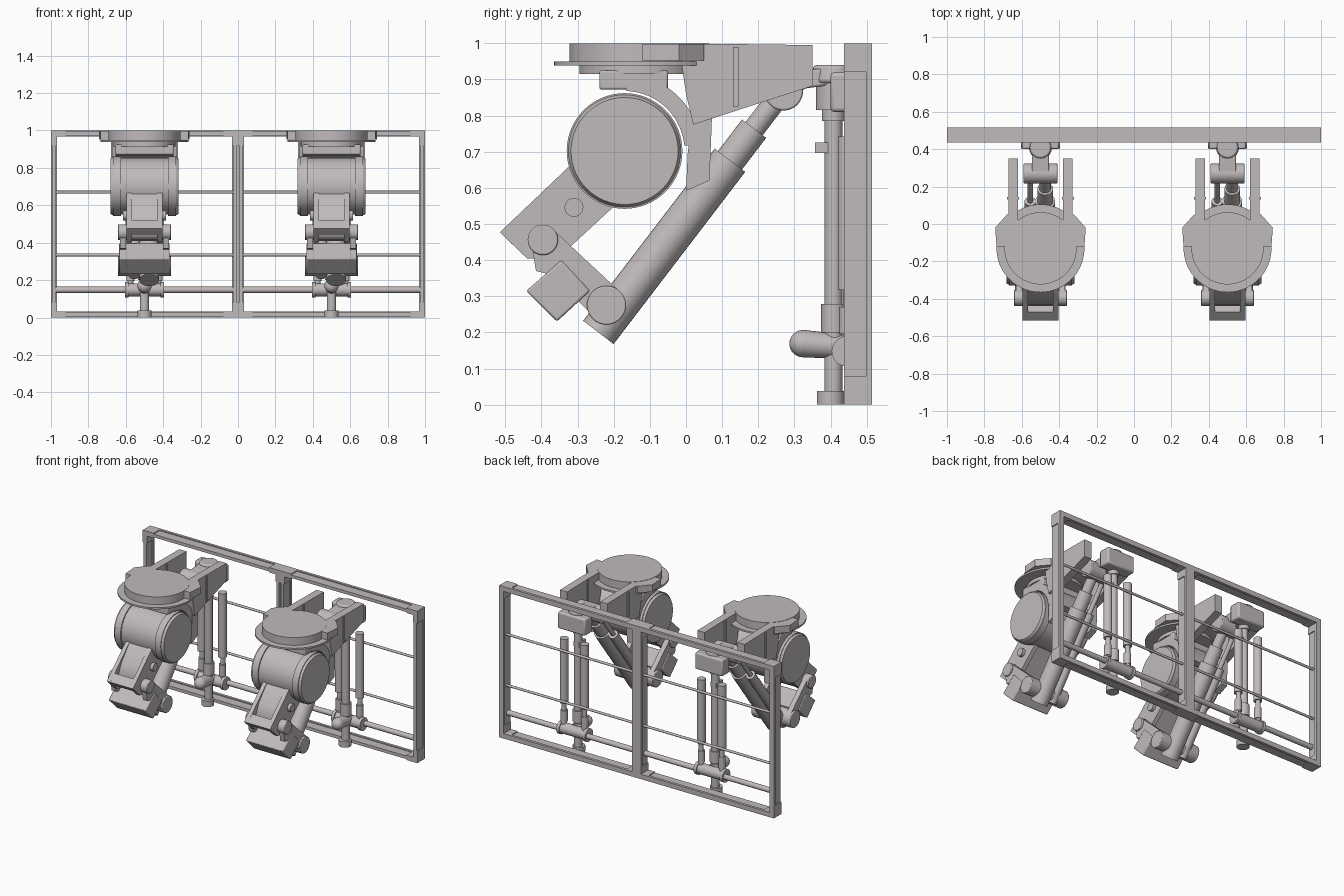
import bpy, bmesh, math
from mathutils import Vector

if "Cube" in bpy.data.objects:
    bpy.data.objects.remove(bpy.data.objects["Cube"])

steel = bpy.data.materials.new("warm grey steel")
steel.diffuse_color = (0.53, 0.49, 0.50, 1)
steel.use_nodes = True
steel.node_tree.nodes["Principled BSDF"].inputs["Base Color"].default_value = steel.diffuse_color


def finish(name, bm, bevel=0.0):
    bmesh.ops.recalc_face_normals(bm, faces=bm.faces)
    me = bpy.data.meshes.new(name)
    bm.to_mesh(me)
    bm.free()
    me.materials.append(steel)
    me.shade_smooth()
    me.set_sharp_from_angle(angle=math.radians(35))
    ob = bpy.data.objects.new(name, me)
    bpy.context.collection.objects.link(ob)
    if bevel:
        m = ob.modifiers.new("bevel", 'BEVEL')
        m.width, m.segments, m.limit_method = bevel, 2, 'ANGLE'
        m.angle_limit = math.radians(50)
    return ob


def box(name, x0, x1, y0, y1, z0, z1, bevel=0.0):
    bm = bmesh.new()
    bmesh.ops.create_cube(bm, size=1)
    for v in bm.verts:
        v.co = Vector(((x0 + x1) / 2 + v.co.x * (x1 - x0),
                       (y0 + y1) / 2 + v.co.y * (y1 - y0),
                       (z0 + z1) / 2 + v.co.z * (z1 - z0)))
    return finish(name, bm, bevel)


def cyl(name, p0, p1, r, r2=None, seg=40, bevel=0.0):
    p0, p1 = Vector(p0), Vector(p1)
    d = p1 - p0
    bm = bmesh.new()
    bmesh.ops.create_cone(bm, cap_ends=True, segments=seg, radius1=r,
                          radius2=r if r2 is None else r2, depth=d.length)
    q = d.to_track_quat('Z', 'Y')
    for v in bm.verts:
        v.co = q @ v.co + (p0 + p1) / 2
    return finish(name, bm, bevel)


def ball(name, c, sx, sy, sz):
    bm = bmesh.new()
    bmesh.ops.create_uvsphere(bm, u_segments=28, v_segments=16, radius=1)
    for v in bm.verts:
        v.co = Vector((c[0] + v.co.x * sx, c[1] + v.co.y * sy, c[2] + v.co.z * sz))
    return finish(name, bm)


def side_profile(name, x0, x1, pts, bevel=0.0):
    """Extrude a (y, z) outline along x."""
    bm = bmesh.new()
    f = bm.faces.new([bm.verts.new((x0, y, z)) for y, z in pts])
    e = bmesh.ops.extrude_face_region(bm, geom=[f])
    bmesh.ops.translate(bm, vec=(x1 - x0, 0, 0),
                        verts=[g for g in e["geom"] if isinstance(g, bmesh.types.BMVert)])
    return finish(name, bm, bevel)


def plan_profile(name, z0, z1, pts):
    """Extrude an (x, y) outline along z."""
    bm = bmesh.new()
    f = bm.faces.new([bm.verts.new((x, y, z0)) for x, y in pts])
    e = bmesh.ops.extrude_face_region(bm, geom=[f])
    bmesh.ops.translate(bm, vec=(0, 0, z1 - z0),
                        verts=[g for g in e["geom"] if isinstance(g, bmesh.types.BMVert)])
    return finish(name, bm)


def arc(c, r, a0, a1, n=16):
    return [(c[0] + r * math.cos(math.radians(a0 + (a1 - a0) * i / n)),
             c[1] + r * math.sin(math.radians(a0 + (a1 - a0) * i / n))) for i in range(n + 1)]


def frame(cx):
    t = 0.032
    # uprights: thin back flange, recessed web and full corner blocks
    for s in (-1, 1):
        a, b = sorted((cx + s * 0.5, cx + s * (0.5 - t)))
        box("frame_post_back", a, b, 0.498, 0.515, 0, 1)
        a2, b2 = sorted((cx + s * 0.494, cx + s * (0.5 - t + 0.006)))
        box("frame_post_web", a2, b2, 0.437, 0.5, 0.02, 0.98)
        for z in (0, 0.92):
            box("frame_post_corner", a, b, 0.437, 0.5, z, z + 0.08)
    # rails top and bottom
    for z0, z1, w0, w1 in ((0, t, 0.006, t - 0.006), (1 - t, 1, 1.006 - t, 0.994)):
        box("frame_rail_back", cx - 0.5, cx + 0.5, 0.498, 0.515, z0, z1)
        box("frame_rail_web", cx - 0.48, cx + 0.48, 0.437, 0.5, w0, w1)
        for s in (-1, 1):
            a, b = sorted((cx + s * 0.5, cx + s * 0.42))
            box("frame_rail_corner", a, b, 0.437, 0.5, z0, z1)
    # cross rods
    for z in (0.335, 0.67):
        cyl("cross_rod", (cx - 0.48, 0.475, z), (cx + 0.48, 0.475, z), 0.008, seg=16)
    cyl("hinge_shaft", (cx - 0.49, 0.46, 0.148), (cx + 0.49, 0.46, 0.148), 0.017, seg=24)


def head(cx):
    # round mounting plate
    c = -0.13
    cyl("top_disc", (cx, c, 0.948), (cx, c, 1.0), 0.193, seg=64)
    cyl("disc_flange", (cx, c, 0.938), (cx, c, 0.949), 0.235, seg=64)
    cyl("disc_seat", (cx, c, 0.915), (cx, c, 0.94), 0.165, seg=48)
    box("neck_block", cx - 0.155, cx + 0.155, -0.24, -0.05, 0.872, 0.925, 0.006)
    # drum with end caps
    dy, dz = -0.17, 0.702
    cyl("drum", (cx - 0.14, dy, dz), (cx + 0.14, dy, dz), 0.152, seg=64)
    for s in (-1, 1):
        cyl("drum_cap", (cx + s * 0.125, dy, dz), (cx + s * 0.168, dy, dz), 0.16, seg=64)
        cyl("drum_cover", (cx + s * 0.165, dy, dz), (cx + s * 0.182, dy, dz), 0.157, 0.148, seg=64)
    # cowl wrapped behind the drum
    k = (dy, dz)
    side_profile("drum_cowl", cx - 0.155, cx + 0.155, arc(k, 0.212, 5, 88) + arc(k, 0.166, 88, 5))
    for s in (-1, 1):
        # rear wedge arms
        side_profile("wedge_arm", cx + s * 0.12, cx + s * 0.172,
                     [(-0.02, 0.998), (0.12, 0.998), (0.35, 0.995), (0.35, 0.882), (0.02, 0.775), (0.0, 0.86)])
        box("arm_rib", *sorted((cx + s * 0.115, cx + s * 0.178)), 0.13, 0.145, 0.825, 0.99)
        plan_profile("arm_ear", 0.952, 0.998,
                     [(cx + s * 0.12, 0.05), (cx + s * 0.18, 0.05), (cx + s * 0.242, -0.02),
                      (cx + s * 0.235, -0.12), (cx + s * 0.15, -0.12)])
        # tapering cheek under the arm
        side_profile("cowl_cheek", cx + s * 0.115, cx + s * 0.158,
                     [(0.0, 0.592), (0.065, 0.62), (0.072, 0.8), (0.02, 0.8), (0.005, 0.7)])


def forearm(cx):
    # forward arm: side cheeks around a recessed core
    cheek = [(-0.22, 0.75), (-0.31, 0.672), (-0.515, 0.477), (-0.44, 0.405),
             (-0.36, 0.40), (-0.2, 0.548), (-0.15, 0.62)]
    for s in (-1, 1):
        side_profile("arm_cheek", cx + s * 0.068, cx + s * 0.095, cheek)
    side_profile("arm_core", cx - 0.07, cx + 0.07,
                 [(-0.22, 0.745), (-0.33, 0.648), (-0.40, 0.565), (-0.43, 0.50),
                  (-0.42, 0.44), (-0.36, 0.41), (-0.2, 0.56)])
    side_profile("arm_end_bar", cx - 0.07, cx + 0.07,
                 [(-0.47, 0.519), (-0.515, 0.477), (-0.48, 0.443), (-0.435, 0.485)])
    # pivots and links
    cyl("upper_pin", (cx - 0.115, -0.31, 0.546), (cx + 0.115, -0.31, 0.546), 0.026, seg=24)
    cyl("elbow_pivot", (cx - 0.142, -0.396, 0.456), (cx + 0.142, -0.396, 0.456), 0.042, bevel=0.004)
    cyl("lower_pivot", (cx - 0.142, -0.22, 0.275), (cx + 0.142, -0.22, 0.275), 0.054, bevel=0.004)
    for s in (-1, 1):
        side_profile("elbow_link", cx + s * 0.098, cx + s * 0.13,
                     [(-0.368, 0.485), (-0.425, 0.43), (-0.415, 0.37), (-0.375, 0.36),
                      (-0.255, 0.245), (-0.185, 0.315)])
    side_profile("counter_block", cx - 0.135, cx + 0.135,
                 [(-0.442, 0.315), (-0.357, 0.23), (-0.265, 0.315), (-0.345, 0.40)], 0.006)


def piston(cx):
    # slanted telescopic piston with a slim rod beside it
    a, d = Vector((0, -0.2425, 0.20)), Vector((0, 0.607, 0.794))

    def stage(name, x, t0, t1, r):
        o = Vector((cx + x, 0, 0)) + a
        cyl(name, o + d * t0, o + d * t1, r, seg=32)
    stage("piston_barrel", 0.025, 0, 0.60, 0.053)
    stage("piston_sleeve", 0.025, 0.58, 0.71, 0.042)
    stage("piston_rod", 0.025, 0.7, 0.82, 0.03)
    stage("guide_barrel", -0.055, 0.03, 0.60, 0.03)
    stage("guide_rod", -0.055, 0.6, 0.82, 0.014)
    cyl("piston_head", (cx - 0.09, 0.27, 0.868), (cx + 0.09, 0.27, 0.868), 0.054, bevel=0.005)
    # joint to the mast
    side_profile("mast_link", cx - 0.045, cx + 0.045,
                 [(0.27, 0.92), (0.40, 0.932), (0.40, 0.885), (0.33, 0.875), (0.27, 0.83)], 0.006)


def mast(cx):
    # central mast: stacked collars on a rod
    y = 0.408
    cyl("mast_cap", (cx, y, 0.89), (cx, y, 0.94), 0.062, 0.055, bevel=0.008)
    cyl("mast_collar", (cx, y, 0.815), (cx, y, 0.9), 0.048)
    cyl("mast_neck", (cx, y, 0.785), (cx, y, 0.82), 0.032)
    cyl("mast_rod", (cx, y, 0.02), (cx, y, 0.8), 0.025, seg=28)
    cyl("mast_lower_collar", (cx, y, 0.2), (cx, y, 0.278), 0.034)
    cyl("mast_foot", (cx, 0.4, 0), (cx, 0.4, 0.038), 0.038)
    side_profile("mast_yoke", cx - 0.1, cx + 0.1, [(0.40, 0.81), (0.48, 0.81), (0.48, 0.92), (0.40, 0.92)], 0.01)
    box("mast_clamp", cx - 0.02, cx + 0.02, 0.357, 0.43, 0.697, 0.726)
    # twin side cylinders
    for s in (-1, 1):
        x = cx + s * 0.075
        cyl("side_cylinder", (x, 0.446, 0.318), (x, 0.446, 0.742), 0.026, seg=28)
        cyl("side_rod", (x, 0.449, 0.15), (x, 0.449, 0.33), 0.015, seg=20)
        cyl("side_base", (x, 0.446, 0.195), (x, 0.446, 0.27), 0.022, seg=24)
        cyl("shaft_ring", (cx + s * 0.085, 0.445, 0.148), (cx + s * 0.105, 0.445, 0.148), 0.042, seg=28)
    # shaft clamp and rounded foot lever
    cyl("shaft_clamp", (cx - 0.09, 0.445, 0.148), (cx + 0.09, 0.445, 0.148), 0.035, seg=28)
    cyl("foot_lever", (cx, 0.325, 0.169), (cx, 0.44, 0.16), 0.038, 0.033, seg=28)
    ball("foot_lever_tip", (cx, 0.325, 0.169), 0.038, 0.039, 0.038)


# two identical bays side by side
for cx in (-0.5, 0.5):
    frame(cx)
    head(cx)
    forearm(cx)
    piston(cx)
    mast(cx)
